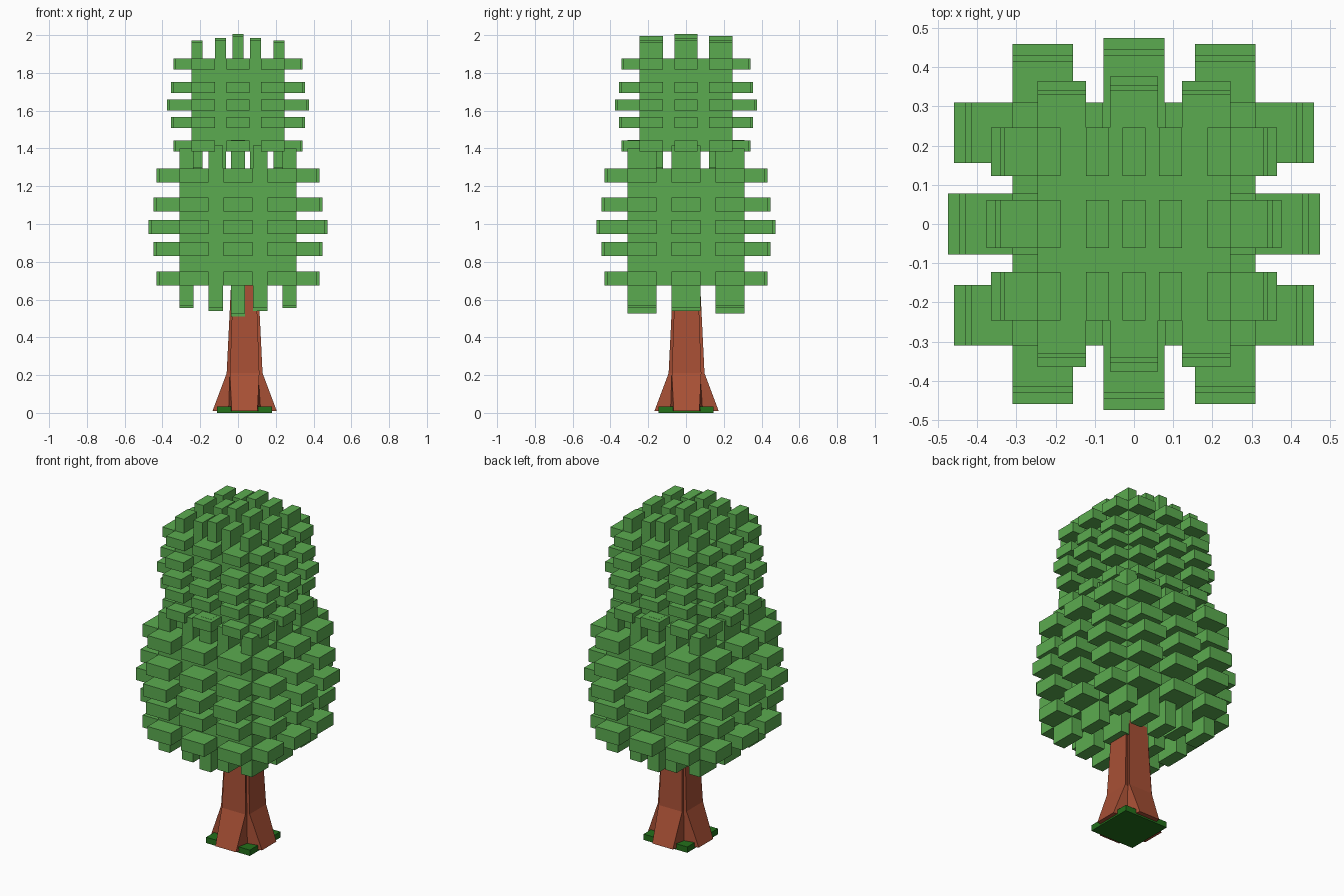
import bpy
import bmesh
from mathutils import Matrix, Vector

if "Cube" in bpy.data.objects:
    bpy.data.objects.remove(bpy.data.objects["Cube"], do_unlink=True)


def material(name, rgb):
    mat = bpy.data.materials.new(name)
    mat.use_nodes = True
    mat.diffuse_color = (*rgb, 1)
    mat.node_tree.nodes["Principled BSDF"].inputs["Base Color"].default_value = (*rgb, 1)
    return mat


leaf_green = material("leaf green", (0.105, 0.41, 0.08))
bark_brown = material("bark brown", (0.39, 0.08, 0.036))
grass_green = material("grass green", (0.017, 0.16, 0.011))


def add_box(bm, low, high):
    low, high = Vector(low), Vector(high)
    size = Matrix.Diagonal((*(high - low), 1))
    bmesh.ops.create_cube(bm, size=1, matrix=Matrix.Translation((low + high) / 2) @ size)


def finish(name, bm, mat):
    bmesh.ops.recalc_face_normals(bm, faces=bm.faces)
    mesh = bpy.data.meshes.new(name)
    bm.to_mesh(mesh)
    bm.free()
    mesh.materials.append(mat)
    obj = bpy.data.objects.new(name, mesh)
    bpy.context.scene.collection.objects.link(obj)
    return obj


# Block pattern on one crown side, relative to the crown's half size
ROWS = [(-0.88, 0.39), (-0.38, 0.44), (0, 0.53), (0.38, 0.44), (0.88, 0.39)]
COLUMNS = [(-0.75, -0.05), (0, 0), (0.75, -0.05)]
ROW_HALF, COLUMN_HALF = 0.12, 0.25


def crown(name, half, centre_z):
    place = Matrix.Translation((0, 0, centre_z)) @ Matrix.Scale(half, 4)

    core = bmesh.new()
    add_box(core, (-1, -1, -1), (1, 1, 1))
    core.transform(place)
    finish(name + "_core", core, leaf_green)

    # axes of each side: outward, across the columns, across the rows
    blocks = bmesh.new()
    for out, col_axis, row_axis in ((0, 1, 2), (1, 0, 2), (2, 1, 0)):
        for side in (-1, 1):
            for row, reach in ROWS:
                for col, extra in COLUMNS:
                    low, high = [0] * 3, [0] * 3
                    ends = sorted((side, side * (1 + reach + extra)))
                    low[out], high[out] = ends
                    low[col_axis], high[col_axis] = col - COLUMN_HALF, col + COLUMN_HALF
                    low[row_axis], high[row_axis] = row - ROW_HALF, row + ROW_HALF
                    add_box(blocks, low, high)
    blocks.transform(place)
    finish(name + "_leaf_blocks", blocks, leaf_green)


crown("lower_crown", 0.31, 0.985)
crown("upper_crown", 0.246, 1.63)

# Trunk: notched square section that flares into four roots
TRUNK_X, TRUNK_Y = 0.035, 0.003
# height, reach of each side, half width of each side, corner notch
SECTIONS = [(0.01, 0.17, 0.068, 0.085), (0.21, 0.095, 0.078, 0.072), (0.72, 0.07, 0.06, 0.054)]

trunk = bmesh.new()
rings = []
for z, reach, width, notch in SECTIONS:
    ring = []
    for turn in range(4):
        spin = Matrix.Rotation(turn * 1.5707963, 3, "Z")
        for x, y in ((reach, -width), (reach, width), (notch, notch)):
            ring.append(trunk.verts.new(spin @ Vector((x, y, z))))
    rings.append(ring)
for lower, upper in zip(rings, rings[1:]):
    for i in range(len(lower)):
        j = (i + 1) % len(lower)
        trunk.faces.new((lower[i], lower[j], upper[j], upper[i]))
trunk.faces.new(rings[0][::-1])
trunk.faces.new(rings[-1])
finish("trunk", trunk, bark_brown).location = (TRUNK_X, TRUNK_Y, 0)

# Grass slab under the trunk
slab = bmesh.new()
add_box(slab, (-0.145, -0.145, 0), (0.145, 0.145, 0.035))
finish("grass_slab", slab, grass_green).location = (TRUNK_X, 0, 0)
